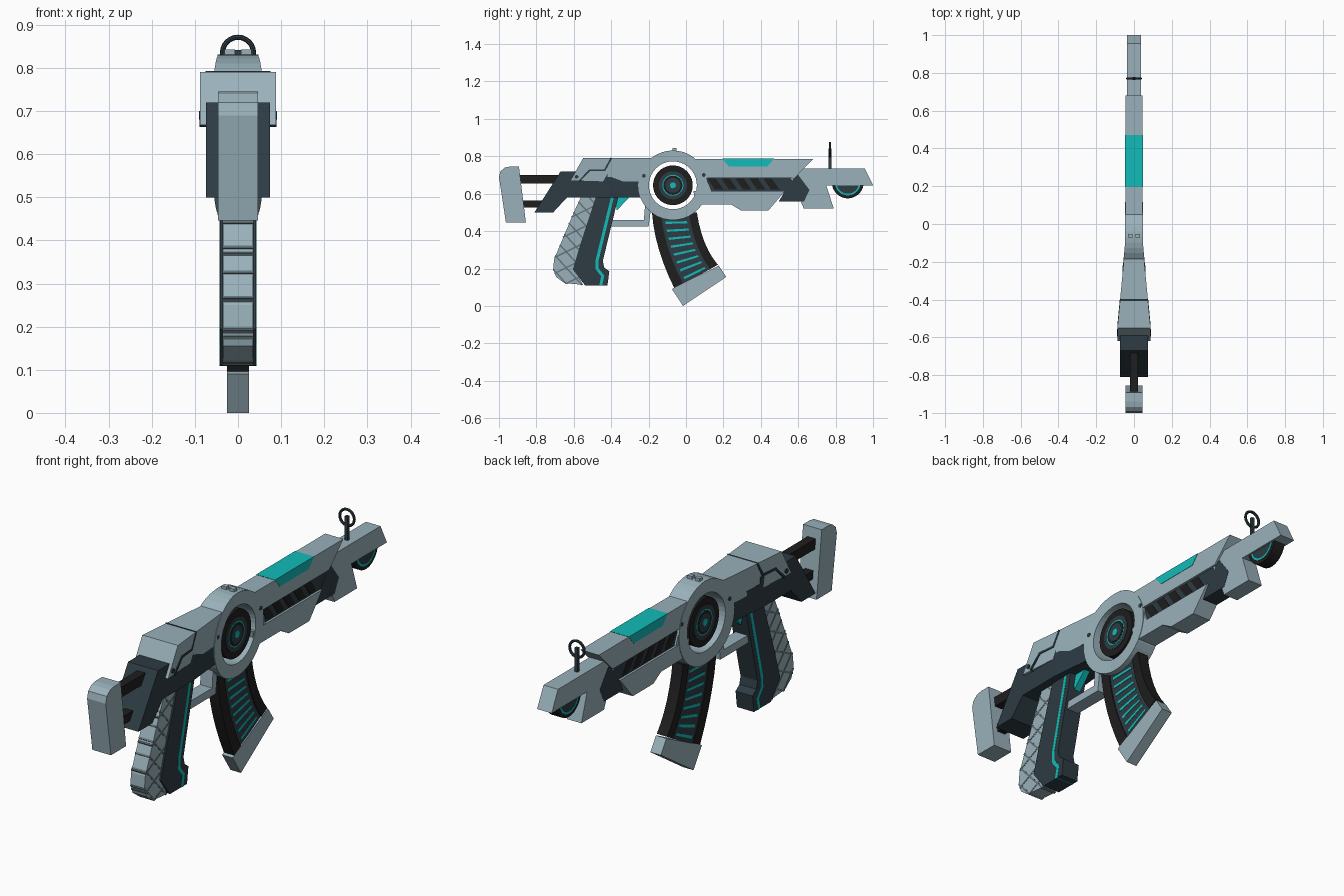
import bpy, bmesh
from math import cos, sin, radians, pi
from mathutils import Vector
from mathutils.geometry import intersect_line_line_2d

cube = bpy.data.objects.get("Cube")
if cube:
    bpy.data.objects.remove(cube)


def material(name, rgb):
    m = bpy.data.materials.new(name)
    m.use_nodes = True
    m.diffuse_color = (*rgb, 1)
    m.node_tree.nodes["Principled BSDF"].inputs["Base Color"].default_value = (*rgb, 1)
    return m


PALE = material("pale blue grey", (.32, .44, .49))
DARK = material("dark slate", (.026, .044, .056))
BLACK = material("soft black", (.013, .013, .014))
TEAL = material("teal", (.006, .5, .48))
GREY = material("groove grey", (.13, .18, .2))


def body_width(y):
    """Half width of the shell: slim in front, flaring to the rear."""
    return .045 + .043 * min(1, max(0, (-.1 - y) / .45))


def prism(name, mat, polys, half):
    """Extrude side profiles (y, z) symmetrically across x."""
    if not isinstance(polys[0], list):
        polys = [polys]
    width = half if callable(half) else lambda y: half
    bm = bmesh.new()
    for poly in polys:
        a = [bm.verts.new((-width(y), y, z)) for y, z in poly]
        b = [bm.verts.new((width(y), y, z)) for y, z in poly]
        bm.faces.new(a)
        bm.faces.new(b[::-1])
        n = len(poly)
        for i in range(n):
            j = (i + 1) % n
            bm.faces.new((a[j], a[i], b[i], b[j]))
    bmesh.ops.recalc_face_normals(bm, faces=bm.faces)
    mesh = bpy.data.meshes.new(name)
    bm.to_mesh(mesh)
    bm.free()
    mesh.materials.append(mat)
    ob = bpy.data.objects.new(name, mesh)
    bpy.context.collection.objects.link(ob)
    return ob


def arc(c, r, a0=0, a1=360, n=40):
    steps = n if a1 - a0 == 360 else n + 1
    return [(c[0] + r * cos(radians(a0 + (a1 - a0) * i / n)),
             c[1] + r * sin(radians(a0 + (a1 - a0) * i / n))) for i in range(steps)]


def band(c, r0, r1, a0, a1, n):
    """Ring sector as a row of quads."""
    p, q = [[Vector(v) for v in arc(c, r, a0, a1 - 1e-6, n)] for r in (r0, r1)]
    return [[tuple(v) for v in (p[i], q[i], q[i + 1], p[i + 1])] for i in range(n)]


def ribbon(points, width):
    """Thin strip along a path, one quad per segment."""
    quads = []
    for p, q in zip(points, points[1:]):
        p, q = Vector(p), Vector(q)
        d = (q - p).normalized() * width / 2
        s = Vector((-d.y, d.x))
        p, q = p - d * .5, q + d * .5
        quads.append([tuple(v) for v in (p + s, q + s, q - s, p - s)])
    return quads


def raised(y):
    return body_width(y) + .0015


# Shoulder stock and rods
prism("stock_pad", PALE, [(-1, .69), (-.992, .72), (-.968, .74), (-.94, .745),
      (-.893, .745), (-.856, .446), (-.963, .446)], .046)
prism("stock_rods", BLACK, [[(-.9, .655), (-.9, .7), (-.62, .7), (-.62, .655)],
      [(-.89, .527), (-.89, .564), (-.74, .564), (-.74, .527)]], .02)

# Dark lower frame
prism("rear_frame", DARK, [(-.67, .72), (-.42, .72), (-.42, .58), (-.636, .58),
      (-.71, .5), (-.81, .5)], .074)
prism("lower_frame", DARK, [(-.42, .69), (-.2, .69), (-.2, .58), (-.42, .58)],
      lambda y: body_width(y) - .002)

# Pale shell: rear, round housing, front
HUB = (-.07, .645)
prism("rear_shell", PALE, [(-.55, .79), (-.62, .667)] + arc(HUB, .15, 172, 105, 8)[::1],
      body_width)
prism("hub_housing", PALE, band(HUB, .128, .186, 0, 360, 40),
      lambda y: body_width(y) + .002)
prism("front_shell", PALE, arc(HUB, .15, 15, 69, 6)[::-1] + [(.1, .685), (.58, .685), (.68, .785)],
      .045)
prism("shell_bridge", PALE, [(.06, .7), (.1, .7), (.14, .6), (.06, .6)], .043)
prism("panel_seam", DARK, ribbon([(-.4, .789), (-.435, .725), (-.515, .725), (-.57, .668)], .009),
      raised)
prism("rivets", DARK, [arc(c, .01, n=10) for c in ((-.585, .69), (-.225, .695), (.095, .7))],
      lambda y: body_width(y) + .003)
prism("top_light", TEAL, [(.195, .787), (.47, .787), (.435, .745), (.23, .745)], .0465)

# Vented core and fore grip
prism("vent_core", DARK, [(.08, .69), (.58, .69), (.53, .6), (.08, .6)], .035)
prism("vent_slots", BLACK, [[(y, .68), (y + .045, .68), (y + .085, .622), (y + .04, .622)]
      for y in (.115 + .075 * i for i in range(5))], .0375)
prism("fore_grip", PALE, [(.04, .615), (.53, .615), (.44, .51), (.295, .51),
      (.24, .543), (.05, .543)], .045)

# Nose
prism("nose_frame", DARK, [(.6, .7), (.54, .7), (.575, .68), (.53, .615), (.495, .557),
      (.63, .557), (.66, .62)], .037)
prism("nose", PALE, [(.6, .735), (.955, .735), (1, .645), (.75, .645), (.79, .52),
      (.63, .52), (.56, .685)], .036)
NOSE_WHEEL = (.865, .66)
prism("nose_wheel", BLACK, arc(NOSE_WHEEL, .085, 180, 360, 20), .027)
prism("nose_wheel_light", TEAL, band(NOSE_WHEEL, .06, .069, 180, 360, 20), .0285)
prism("nose_wheel_core", DARK, arc(NOSE_WHEEL, .06, 180, 360, 20), .028)

# Sights
prism("front_sight_post", DARK, [(.763, .73), (.777, .73), (.777, .842), (.763, .842)], .007)
bpy.ops.mesh.primitive_torus_add(location=(.77, 0, 0), rotation=(pi / 2, 0, 0),
                                 major_radius=.036, minor_radius=.006,
                                 major_segments=24, minor_segments=8)
ring = bpy.context.object
ring.name = "front_sight_ring"
ring.location = (0, .77, .835)
ring.data.materials.append(DARK)
bpy.ops.object.shade_smooth_by_angle()
for side, x in (("left", .019), ("right", -.019)):
    nub = prism("rear_sight_" + side, PALE,
                [(-.072, .82), (-.072, .843), (-.052, .843), (-.052, .82)], .012)
    nub.location.x = x

# Hub wheel, stacked rings
for name, mat, r, w in (("hub_tyre", BLACK, .106, .04), ("hub_rim", DARK, .075, .042),
                        ("hub_light", TEAL, .056, .0425), ("hub_disc", BLACK, .051, .043),
                        ("hub_cap", DARK, .04, .044), ("hub_core", TEAL, .016, .046)):
    prism(name, mat, arc(HUB, r), w)

# Pistol grip with crosshatched back
back = [(-.56, .585), (-.6, .5), (-.705, .25), (-.71, .2), (-.695, .155), (-.65, .122),
        (-.55, .113), (-.6, .2), (-.48, .585)]
prism("grip_back", PALE, back, .035)
hatch = []
for slope in (.5, -1.1):
    for i in range(14):
        z = -.35 + i * .085 if slope < 0 else .14 + i * .085
        p, q = [Vector((y, z + slope * (y + .6))) for y in (-.9, -.3)]
        hits = [intersect_line_line_2d(p, q, Vector(a), Vector(b))
                for a, b in zip(back, back[1:] + back[:1])]
        hits = sorted((h for h in hits if h), key=lambda h: h.x)
        if len(hits) > 1 and (hits[-1] - hits[0]).length > .02:
            hatch += ribbon([hits[0], hits[-1]], .008)
prism("grip_hatching", GREY, hatch, .0362)
prism("grip_front", DARK, [(-.48, .59), (-.36, .59), (-.445, .24), (-.437, .205), (-.41, .185),
      (-.42, .11), (-.54, .11), (-.605, .195), (-.565, .33)], .042)
prism("grip_light", TEAL, ribbon([(-.395, .575), (-.475, .245), (-.476, .2), (-.445, .16),
      (-.455, .114)], .016), .0432)

# Trigger and guard
prism("trigger", TEAL, [(-.38, .585), (-.3, .585), (-.37, .51)], .015)
prism("trigger_guard", PALE, [(-.4, .46), (-.4, .425), (-.2, .425), (-.19, .5), (-.19, .59),
      (-.215, .59), (-.225, .46)], .03)


# Curved magazine, laid out in (across, down) coordinates
def bezier(a, b, c, t):
    return Vector(a) * (1 - t) ** 2 + Vector(b) * 2 * t * (1 - t) + Vector(c) * t * t


def mag_point(u, t):
    rear = bezier((-.182, .5), (-.168, .305), (-.06, .09), t)
    front = bezier((.058, .5), (.085, .32), (.17, .22), t)
    return tuple(rear.lerp(front, u))


def mag_strip(u0, u1, t0, t1, n):
    ts = [t0 + (t1 - t0) * i / n for i in range(n + 1)]
    return [mag_point(u0, t) for t in ts] + [mag_point(u1, t) for t in ts[::-1]]


prism("magazine_rails", BLACK, [mag_strip(0, .2, 0, 1, 6), mag_strip(.82, 1, 0, 1, 6)], .0255)
prism("magazine_panel", DARK, mag_strip(.19, .83, 0, 1, 6), .021)
prism("magazine_lights", TEAL, [mag_strip(.27, .75, t, t + .032, 1)
      for t in (.13 + .113 * i for i in range(8))], .0225)
prism("magazine_base", PALE, [(-.016, 0), (-.075, .09), (.175, .215), (.215, .155)], .026)
